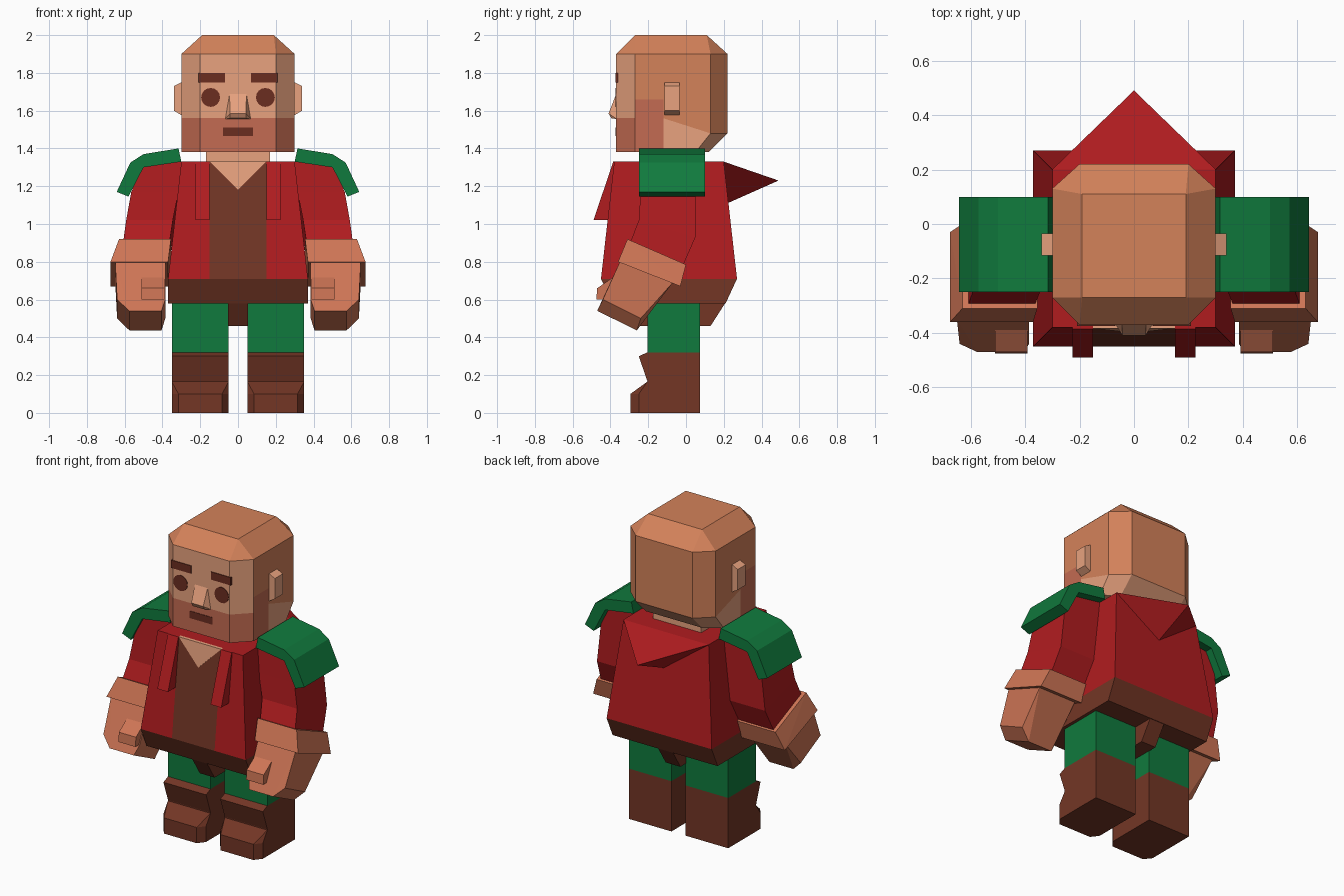
import bpy, bmesh, math

if "Cube" in bpy.data.objects:
    bpy.data.objects.remove(bpy.data.objects["Cube"])

def mat(name, hexcol):
    m = bpy.data.materials.new(name)
    ch = [int(hexcol[i:i + 2], 16) / 255 for i in (0, 2, 4)]
    m.diffuse_color = [((c + 0.055) / 1.055) ** 2.4 for c in ch] + [1]
    m.use_nodes = True
    m.node_tree.nodes["Principled BSDF"].inputs["Base Color"].default_value = m.diffuse_color
    return m

RED, GREEN, BROWN = mat("red", "B01C1F"), mat("green", "107A3D"), mat("brown", "733625")
SKIN, HAIR, BEARD = mat("skin", "E8A27E"), mat("hair", "D4825A"), mat("beard", "C36B52")
HAND, DARK = mat("glove", "CE7555"), mat("dark_brown", "6B2D20")

def finish(name, bm, mats, mirror):
    bmesh.ops.remove_doubles(bm, verts=bm.verts[:], dist=1e-5)
    bmesh.ops.recalc_face_normals(bm, faces=bm.faces[:])
    me = bpy.data.meshes.new(name)
    bm.to_mesh(me)
    bm.free()
    for m in mats:
        me.materials.append(m)
    ob = bpy.data.objects.new(name, me)
    bpy.context.collection.objects.link(ob)
    if mirror:
        ob.modifiers.new("mirror", 'MIRROR').use_mirror_merge = False
    return ob

def loft(name, rings, mats, pick=lambda band, seg: 0, mirror=False):
    """Skin a stack of equal-length rings and cap both ends."""
    bm = bmesh.new()
    rows = [[bm.verts.new(p) for p in r] for r in rings]
    n = len(rows[0])
    for i in range(len(rows) - 1):
        for j in range(n):
            k = (j + 1) % n
            f = bm.faces.new((rows[i][j], rows[i][k], rows[i + 1][k], rows[i + 1][j]))
            f.material_index = pick(i, j)
    bm.faces.new(rows[0][::-1])
    bm.faces.new(rows[-1])
    return finish(name, bm, mats, mirror)

def prism(name, profile, axis, a, b, m, mirror=False):
    """Extrude a 2D profile along x (y,z profile) or y (x,z profile)."""
    put = (lambda p, t: (t, p[0], p[1])) if axis == 'x' else (lambda p, t: (p[0], t, p[1]))
    return loft(name, [[put(p, t) for p in profile] for t in (a, b)], [m], mirror=mirror)

def hull(name, pts, m, mirror=False):
    bm = bmesh.new()
    for p in pts:
        bm.verts.new(p)
    bmesh.ops.convex_hull(bm, input=bm.verts[:])
    bmesh.ops.dissolve_limit(bm, angle_limit=0.02, verts=bm.verts[:], edges=bm.edges[:])
    return finish(name, bm, [m], mirror)

def rect(x0, x1, z0, z1):
    return [(x0, z0), (x1, z0), (x1, z1), (x0, z1)]

# head: chamfered block, coloured as face, beard, hair and nape
half = [(.2, -.37), (.3, -.27), (.3, -.12), (.3, .13), (.2, .22)]
plan = [(-.2, -.37)] + half + [(-x, y) for x, y in half[:0:-1]]
back = {.13: .05, .22: .12}
rings = [[(x, back.get(y, y), 1.38) for x, y in plan],
         [(x, y, 1.48 if y > 0 else 1.56) for x, y in plan],
         [(x, y, 1.66) for x, y in plan],
         [(x, y, 1.9) for x, y in plan],
         [(max(-.19, min(.19, x)), max(-.27, min(.11, y)), 2.0) for x, y in plan]]

def head_colour(band, seg):
    if band == 0:
        return 2 if seg in (0, 1, 2, 8, 9) else 0
    if band == 1 and seg in (2, 8):
        return 2
    return 0 if band in (1, 2) and seg in (0, 1, 9) else 1

head = loft("head", rings, [SKIN, HAIR, BEARD], head_colour)
for f in head.data.polygons:
    if f.normal.z > .2:
        f.material_index = 1

# face details
prism("brow", rect(.07, .21, 1.75, 1.80), 'y', -.374, -.355, DARK, True)
prism("eye", [(.145 + .05 * math.cos(t * math.pi / 8), 1.67 + .05 * math.sin(t * math.pi / 8))
              for t in range(16)], 'y', -.373, -.36, DARK, True)
prism("mouth", rect(-.08, .08, 1.465, 1.51), 'y', -.373, -.36, DARK)
hull("nose", [(s * x, y, z) for s in (-1, 1) for x, y, z in
              ((.045, -.365, 1.70), (.07, -.365, 1.555), (.042, -.41, 1.585), (.042, -.395, 1.56))], SKIN)
hull("ear", [(x, y, z) for y in (-.115, -.035) for x, z in
             ((.29, 1.755), (.34, 1.73), (.34, 1.60), (.29, 1.57))], SKIN, True)

# neck and open collar
prism("neck", rect(-.25, .09, 1.30, 1.40), 'x', -.17, .17, SKIN)
hull("collar_skin", [(x, y + d, z) for d in (0, .02) for x, y, z in
                     ((-.15, -.383, 1.331), (.15, -.383, 1.331), (0, -.4, 1.18))], SKIN)

# jacket body with shirt strip down the front
def body(w, f, b, z):
    return [(-w, f, z), (-.15, f, z), (.15, f, z), (w, f, z), (w, b, z), (-w, b, z)]
loft("jacket", [body(.37, -.45, .27, .71), body(.30, -.38, .20, 1.33)], [RED, BROWN],
     lambda band, seg: int(seg == 1))
hull("lapel", [(x, y, z) for x in (.15, .225) for y, z in
               ((-.36, 1.33), (-.385, 1.33), (-.49, 1.02), (-.41, 1.02))], RED, True)
hull("hood", [(-.30, .20, 1.33), (.30, .20, 1.33), (0, .22, 1.11), (0, .49, 1.23)], RED)

# hips
hull("hips", [(x, y, z) for x in (-.37, .37) for y, z in
              ((-.45, .71), (.27, .71), (.21, .58), (-.39, .58))], BROWN)
hull("crotch", [(x, y, z) for x in (-.052, .052) for y, z in
                ((-.39, .585), (.21, .585), (.13, .46), (-.31, .46))], BROWN)

# legs and boots
prism("leg", rect(-.205, .075, .32, .60), 'x', .05, .35, GREEN, True)
prism("boot", [(.075, 0), (.075, .32), (-.205, .32), (-.25, .30), (-.205, .17), (-.205, 0)],
      'x', .05, .35, BROWN, True)
hull("boot_toe", [(x, -.205, z) for x in (.05, .35) for z in (0, .165)] +
     [(x, -.25, z) for x in (.05, .35) for z in (0, .10)] +
     [(x, -.295, z) for x in (.085, .315) for z in (0, .10)], BROWN, True)

# arms: bent sleeve, shoulder pad
def cross(xi, xo, f, b):
    return [(xi, *f), (xo, *f), (xo, *b), (xi, *b)]
loft("sleeve", [cross(.30, .49, (-.23, 1.33), (.05, 1.33)),
                cross(.315, .565, (-.24, 1.17), (.05, 1.17)),
                cross(.345, .592, (-.25, 1.02), (.05, .93)),
                cross(.365, .61, (-.30, .89), (-.02, .77))], [RED], mirror=True)
prism("shoulder_pad", [(.30, 1.33), (.315, 1.40), (.50, 1.37), (.57, 1.325),
                       (.642, 1.17), (.58, 1.145), (.50, 1.30)], 'y', -.25, .10, GREEN, True)

# cuff, hand and thumb
hull("cuff", cross(.355, .63, (-.31, .92), (0, .785)) +
     cross(.37, .675, (-.36, .80), (-.03, .67)), HAND, True)
hull("hand", cross(.385, .65, (-.35, .80), (-.07, .69)) +
     cross(.385, .64, (-.44, .60), (-.24, .50)) +
     cross(.405, .575, (-.47, .54), (-.26, .437)), HAND, True)
hull("thumb", [(x, y, z) for x in (.39, .51) for y, z in
               ((-.34, .75), (-.47, .66), (-.475, .60), (-.37, .60))], HAND, True)
